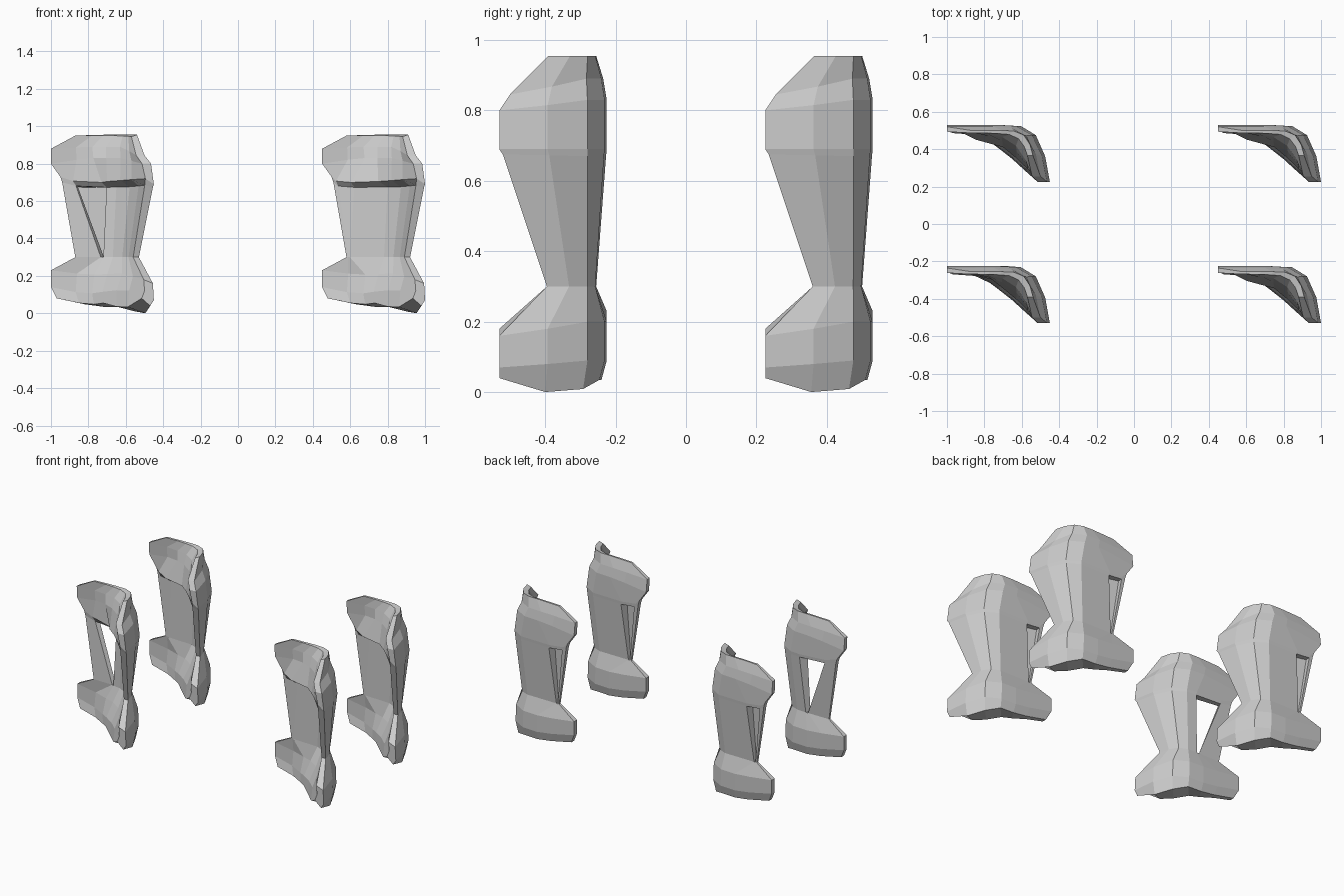
import bpy, bmesh

if "Cube" in bpy.data.objects:
    bpy.data.objects.remove(bpy.data.objects["Cube"])

# Rows from foot to top: xL, xR, yFront, yBack, zLeft, zCorner, zFront, inner fill, inner lift
ROWS = [
    (-.97, -.47, -.53, -.24, .08, .035, .04, 1.0, .04),
    (-1.0, -.45, -.53, -.225, .14, .09, .07, 1.0, .05),
    (-1.0, -.455, -.53, -.225, .23, .20, .16, .6, .02),
    (-.87, -.53, -.395, -.255, .30, .30, .30, .3, 0),    # waist
    (-.94, -.455, -.52, -.227, .70, .67, .675, .25, .01),  # under the hood
    (-.95, -.45, -.53, -.225, .73, .69, .69, 1.0, .03),   # hood ledge
    (-1.0, -.465, -.53, -.225, .80, .83, .80, .6, 0),
    (-1.0, -.50, -.50, -.235, .88, .89, .845, .3, 0),
    (-.87, -.54, -.39, -.255, .95, .955, .955, .1, -.01),
]
WAIST = 3
N = 7


def lerp(a, b, t):
    return a + (b - a) * t


def ring(row, a, b, dip):
    """Closed L-shaped section: outer points, then inner points back again."""
    xl, xr, yf, yb, zl, zc, zf, k, lift = row
    outer = [(0, 1), (a, 1), (b, 1), (.69, .98), (.85, .82), (.95, .45), (1, 0)]
    thin = [(0, .9), (a * .93, .9), (b * .92, .89), (.63, .87), (.78, .7), (.87, .38), (.91, 0)]
    full = [(0, .9), (a * .8, .87), (b * .8, .74), (.5, .61), (.64, .42), (.76, .23), (.91, 0)]
    inner = [(lerp(p[0], q[0], k), lerp(p[1], q[1], k)) for p, q in zip(thin, full)]
    zs = [zl, lerp(zl, zc, .7), zc, zc, zc - dip * .7, lerp(zc, zf, .5) - dip, zf]
    zi = [z + lift * i / (N - 1) for i, z in enumerate(zs)]
    pts = list(zip(outer, zs)) + list(zip(inner[::-1], zi[::-1]))
    return [(lerp(xl, xr, p[0]), lerp(yf, yb, p[1]), z) for p, z in pts]


def corner_shell(name, offset, open_window):
    bm = bmesh.new()
    rings = []
    for i, row in enumerate(ROWS):
        a, b = .3, .5
        if i == WAIST:
            a, b = (.45, .5) if open_window else (.03, .06)
        elif i in (WAIST + 1, WAIST + 2):
            a, b = (.17, .55) if open_window else (.06, .26)
        rings.append([bm.verts.new(p) for p in ring(row, a, b, .037 if i == 0 else 0)])
    M = 2 * N
    # Side walls, leaving out the window
    for i, (lo, hi) in enumerate(zip(rings, rings[1:])):
        for j in range(M):
            if i == WAIST and (j == 1 or (open_window and j == M - 3)):
                continue
            n = (j + 1) % M
            bm.faces.new((lo[j], lo[n], hi[n], hi[j]))
    # Window reveal
    lo, hi = rings[WAIST], rings[WAIST + 1]
    o1, o2, i1, i2 = 1, 2, M - 2, M - 3
    for quad in ((lo[o1], hi[o1], hi[i1], lo[i1]), (lo[o2], lo[i2], hi[i2], hi[o2]),
                 (lo[o1], lo[i1], lo[i2], lo[o2]), (hi[o1], hi[o2], hi[i2], hi[i1])):
        bm.faces.new(quad)
    # Top and bottom rims
    for r in (rings[0], rings[-1]):
        for j in range(N - 1):
            bm.faces.new((r[j], r[j + 1], r[M - 2 - j], r[M - 1 - j]))
    bmesh.ops.recalc_face_normals(bm, faces=bm.faces)
    me = bpy.data.meshes.new(name)
    bm.to_mesh(me)
    bm.free()
    ob = bpy.data.objects.new(name, me)
    ob.location = (offset[0], offset[1], 0)
    bpy.context.collection.objects.link(ob)


# Four shells, the front left one with a through window
for side, dx in (("left", 0), ("right", 1.45)):
    for end, dy in (("front", 0), ("back", .755)):
        corner_shell(f"{end}_{side}_shell", (dx, dy), side == "left" and end == "front")
